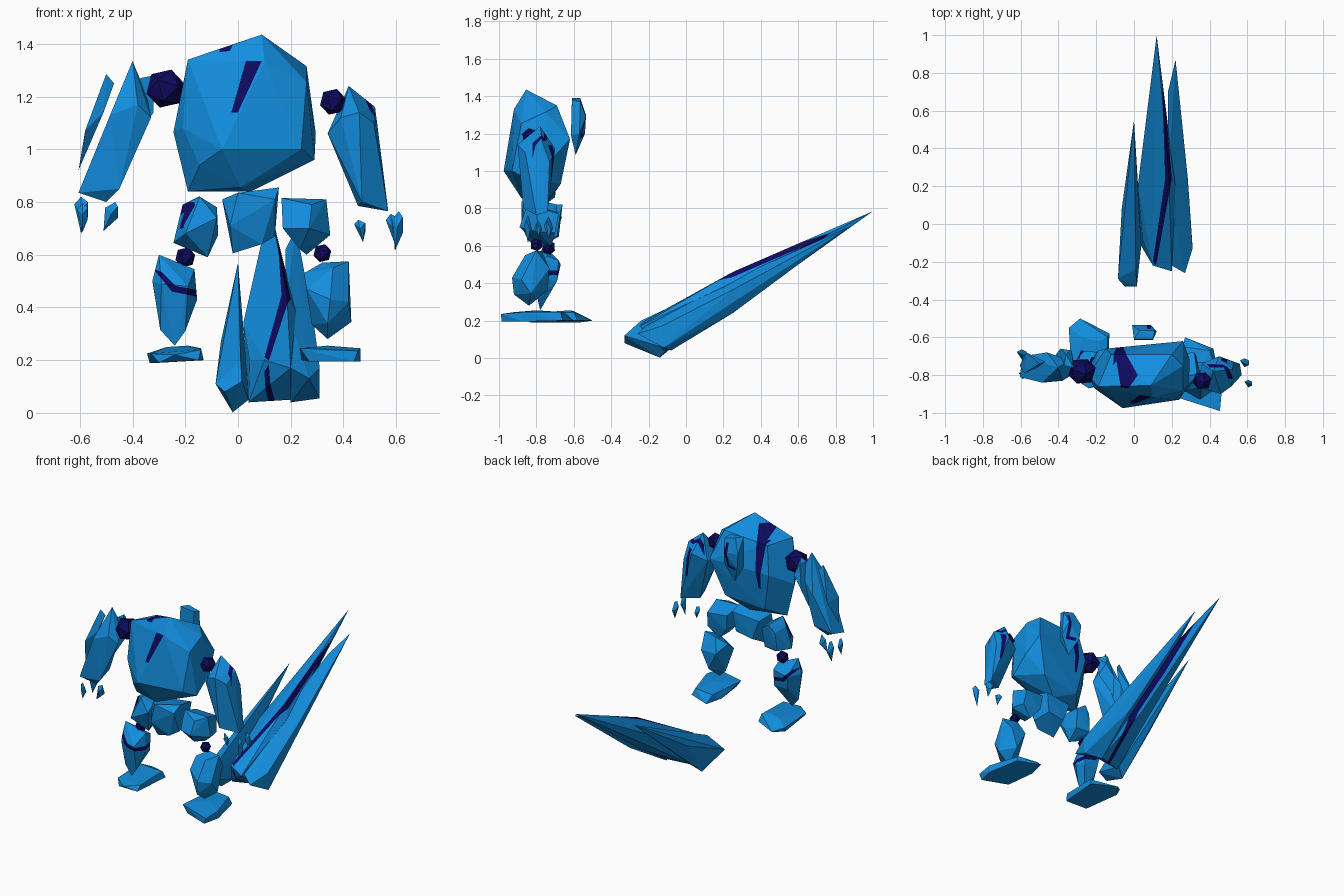
import bpy, bmesh
from mathutils import Vector


def material(name, rgb):
    m = bpy.data.materials.new(name)
    m.diffuse_color = (*rgb, 1)
    return m


ICE = material("ice_blue", (0.006, 0.27, 0.73))
DARK = material("dark_navy", (0.004, 0.003, 0.115))


def paint(bm, axis, sign, poly):
    """Cut a convex outline into faces looking along sign*axis (0 = both ways) and colour it."""
    u, v = [i for i in range(3) if i != axis]
    n = len(poly)
    cx, cy = sum(p[0] for p in poly) / n, sum(p[1] for p in poly) / n
    planes = []
    for (ax, ay), (bx, by) in zip(poly, poly[1:] + poly[:1]):
        co, no = Vector((0, 0, 0)), Vector((0, 0, 0))
        co[u], co[v] = ax, ay
        no[u], no[v] = by - ay, ax - bx
        if (cx - ax) * no[u] + (cy - ay) * no[v] > 0:
            no = -no
        planes.append((co, no.normalized()))

    def facing():
        bm.normal_update()
        return [f for f in bm.faces
                if (abs(f.normal[axis]) if sign == 0 else f.normal[axis] * sign) > 0.05]

    for co, no in planes:
        faces = facing()
        geom = faces + list({e for f in faces for e in f.edges}) + list({w for f in faces for w in f.verts})
        bmesh.ops.bisect_plane(bm, geom=geom, dist=1e-5, plane_co=co, plane_no=no)
    for f in facing():
        c = f.calc_center_median()
        if all((c - co).dot(no) < 1e-5 for co, no in planes):
            f.material_index = 1


def shard(name, points, streaks=()):
    """Faceted crystal: convex hull of a few corners, with optional dark streaks."""
    bm = bmesh.new()
    for p in points:
        bm.verts.new(p)
    bmesh.ops.convex_hull(bm, input=bm.verts[:])
    bmesh.ops.delete(bm, geom=[v for v in bm.verts if not v.link_faces], context='VERTS')
    bmesh.ops.recalc_face_normals(bm, faces=bm.faces[:])
    for s in streaks:
        paint(bm, *s)
    me = bpy.data.meshes.new(name)
    bm.to_mesh(me)
    bm.free()
    me.materials.append(ICE)
    me.materials.append(DARK)
    ob = bpy.data.objects.new(name, me)
    bpy.context.collection.objects.link(ob)


# Torso with streaks on chest, top and back
shard("torso", [
    (-.06, -.975, 1.0), (-.19, -.86, 1.34), (-.21, -.87, 1.08), (.10, -.92, 1.33), (.26, -.88, 1.255),
    (.24, -.93, 1.0), (.29, -.85, .96), (.01, -.88, .855), (-.145, -.9, .94), (-.19, -.8, .84),
    (-.245, -.8, 1.065), (.09, -.855, 1.435), (-.07, -.8, 1.365), (.26, -.75, 1.315), (-.12, -.69, 1.33),
    (.2, -.69, 1.35), (.26, -.62, 1.17), (-.15, -.66, 1.15), (.295, -.72, 1.06), (.18, -.67, .93),
    (-.1, -.69, .9), (.05, -.74, .84)],
    [(1, -1, [(.03, 1.335), (.09, 1.335), (0, 1.14), (-.025, 1.14)]),
     (2, 1, [(-.1, -.685), (-.05, -.675), (.02, -.80), (-.03, -.87), (-.07, -.865)]),
     (1, 1, [(-.11, 1.345), (-.04, 1.35), (-.07, 1.04), (-.085, 1.04)])])

# Crystal behind the shoulders
shard("back_crystal", [
    (0, -.61, 1.39), (.1, -.61, 1.38), (.03, -.565, 1.39), (.11, -.565, 1.37), (-.01, -.535, 1.3),
    (.09, -.535, 1.29), (0, -.54, 1.2), (.12, -.57, 1.2), (.0, -.615, 1.19), (.1, -.615, 1.19),
    (.05, -.59, 1.085)],
    [(1, 1, [(.07, 1.35), (.09, 1.35), (.09, 1.18), (.07, 1.18)]),
     (1, 1, [(.02, 1.2), (.07, 1.2), (.07, 1.18), (.02, 1.18)])])

# Dark joint stones
for name, loc, r in (("left_shoulder", (-.275, -.78, 1.23), .077), ("right_shoulder", (.36, -.83, 1.18), .052),
                     ("left_knee", (-.2, -.735, .59), .04), ("right_knee", (.32, -.8, .606), .036)):
    bpy.ops.mesh.primitive_ico_sphere_add(subdivisions=1, radius=r, location=loc, rotation=(.3, .2, .4))
    joint = bpy.context.object
    joint.name = name
    joint.data.materials.append(DARK)

# Left arm: main crystal plus outer and inner slivers
shard("left_arm", [
    (-.4, -.76, 1.335), (-.345, -.72, 1.2), (-.33, -.8, 1.12), (-.45, -.82, .85), (-.5, -.78, .8),
    (-.605, -.81, .835), (-.59, -.70, .86), (-.485, -.84, 1.13), (-.46, -.68, 1.1), (-.38, -.83, 1.17),
    (-.46, -.70, .88)])
shard("left_arm_outer_sliver", [
    (-.5, -.74, 1.285), (-.47, -.73, 1.25), (-.605, -.75, .92), (-.58, -.79, 1.07), (-.57, -.68, 1.07),
    (-.51, -.76, 1.14)])
shard("left_arm_inner_sliver", [
    (-.32, -.76, 1.28), (-.36, -.69, 1.27), (-.32, -.73, 1.14), (-.33, -.67, 1.2), (-.39, -.66, 1.12),
    (-.42, -.7, 1.0), (-.37, -.75, 1.27)])

# Right arm
shard("right_arm", [
    (.42, -.78, 1.24), (.52, -.77, 1.16), (.515, -.86, 1.1), (.57, -.80, .765), (.56, -.74, .78),
    (.455, -.80, .785), (.47, -.87, .80), (.34, -.83, 1.06), (.36, -.74, 1.08), (.46, -.9, 1.14),
    (.45, -.70, 1.12), (.53, -.73, 1.05), (.39, -.88, 1.12)],
    [(2, 1, [(.38, -.74), (.47, -.745), (.5, -.76), (.40, -.76)]),
     (2, 1, [(.47, -.745), (.5, -.76), (.525, -.82), (.5, -.82)]),
     (1, 1, [(.46, 1.14), (.49, 1.14), (.51, .95), (.495, .95)])])

# Finger splinters
for i, (x, y, z, h, w, lean) in enumerate((
        (-.595, -.69, .75, .14, .026, 0), (-.59, -.80, .74, .11, .02, 0), (-.48, -.77, .745, .11, .024, -.03),
        (.462, -.79, .69, .085, .021, .012), (.585, -.735, .695, .12, .024, .012),
        (.605, -.845, .69, .15, .02, -.01))):
    shard(f"finger_{i + 1}", [
        (x - lean / 2, y, z + h / 2), (x + lean * 1.0, y, z - h / 2), (x - w, y + w / 2, z + h * .3),
        (x + w, y - w / 2, z + h * .35), (x, y + w, z), (x, y - w, z + h * .1), (x + w, y + w / 2, z - h * .05)])

# Pelvis and thighs
shard("pelvis", [
    (-.06, -.82, .81), (0, -.88, .835), (.155, -.83, .855), (.14, -.88, .81), (.14, -.82, .67),
    (.09, -.85, .64), (-.02, -.82, .605), (-.03, -.88, .71), (-.05, -.70, .80), (.14, -.69, .82),
    (.12, -.70, .69), (.0, -.70, .67)])
shard("left_thigh", [
    (-.21, -.76, .79), (-.145, -.82, .82), (-.08, -.78, .78), (-.08, -.84, .74), (-.075, -.78, .675),
    (-.115, -.78, .59), (-.245, -.77, .645), (-.2, -.85, .68), (-.19, -.67, .77), (-.09, -.67, .78),
    (-.2, -.68, .65), (-.1, -.69, .65), (-.15, -.66, .82)],
    [(1, -1, [(-.22, .8), (-.165, .8), (-.165, .785), (-.22, .75)]),
     (0, -1, [(-.82, .79), (-.79, .79), (-.79, .70), (-.82, .70)])])
shard("right_thigh", [
    (.165, -.8, .815), (.335, -.8, .81), (.28, -.86, .79), (.35, -.79, .675), (.27, -.89, .70),
    (.235, -.80, .62), (.17, -.85, .70), (.26, -.72, .60), (.18, -.69, .78), (.32, -.68, .77),
    (.33, -.70, .67), (.19, -.70, .68)])

# Shins, the left one with a dark band
shard("left_shin", [
    (-.3, -.76, .6), (-.165, -.74, .545), (-.155, -.76, .43), (-.19, -.83, .48), (-.24, -.78, .255),
    (-.295, -.77, .315), (-.325, -.76, .5), (-.29, -.82, .49), (-.17, -.68, .52), (-.28, -.67, .5),
    (-.27, -.69, .41), (-.17, -.69, .41), (-.2, -.79, .31)],
    [(1, 0, [(-.32, .545), (-.29, .535), (-.24, .485), (-.25, .46)]),
     (1, 0, [(-.25, .485), (-.15, .465), (-.15, .44), (-.25, .46)])])
shard("right_shin", [
    (.42, -.80, .575), (.25, -.80, .53), (.36, -.86, .55), (.43, -.83, .345), (.34, -.84, .28),
    (.28, -.82, .335), (.26, -.88, .47), (.35, -.93, .43), (.34, -.92, .34), (.40, -.73, .48),
    (.29, -.73, .48), (.35, -.74, .36), (.32, -.77, .57), (.42, -.88, .42)])

# Feet: flat wedges
shard("left_foot", [
    (-.345, -.55, .225), (-.285, -.50, .20), (-.13, -.58, .2), (-.335, -.57, .19), (-.14, -.6, .245),
    (-.19, -.62, .255), (-.33, -.8, .225), (-.3, -.83, .19), (-.15, -.85, .2), (-.14, -.83, .24),
    (-.24, -.87, .22), (-.27, -.6, .25)])
shard("right_foot", [
    (.235, -.92, .245), (.27, -.92, .195), (.455, -.99, .235), (.44, -.985, .195), (.465, -.88, .245),
    (.465, -.87, .195), (.42, -.66, .2), (.4, -.67, .245), (.27, -.60, .2), (.26, -.65, .245),
    (.24, -.72, .2), (.34, -.8, .255)])

# Fallen spike cluster: three long crystals
ridge = [[(.145, .88), (.165, .65), (.2, .24), (.165, .24)],
         [(.165, .24), (.2, .24), (.117, -.22), (.10, -.2)]]
ridge_streaks = [(2, 0, p) for p in ridge]
shard("main_spike", [
    (.12, 1.0, .785), (.10, -.22, .2), (.2, -.25, .17), (.04, -.12, .04), (.02, .2, .34),
    (.045, -.08, .2), (.185, .25, .46), (.15, .25, .25), (.2, -.08, .05), (.22, .2, .38)],
    ridge_streaks)
shard("right_spike", [
    (.22, .87, .7), (.27, -.26, .13), (.31, -.13, .17), (.31, -.12, .055), (.2, -.08, .04),
    (.285, .24, .36), (.18, .2, .40), (.2, -.22, .17), (.18, .7, .62), (.24, .25, .24)])
shard("left_spike", [
    (0, .55, .57), (-.085, -.29, .11), (-.05, -.33, .08), (.015, -.33, .12), (-.02, -.14, .002),
    (.04, -.1, .05), (-.065, .08, .27), (.01, -.24, .2), (.03, 0, .2)])
